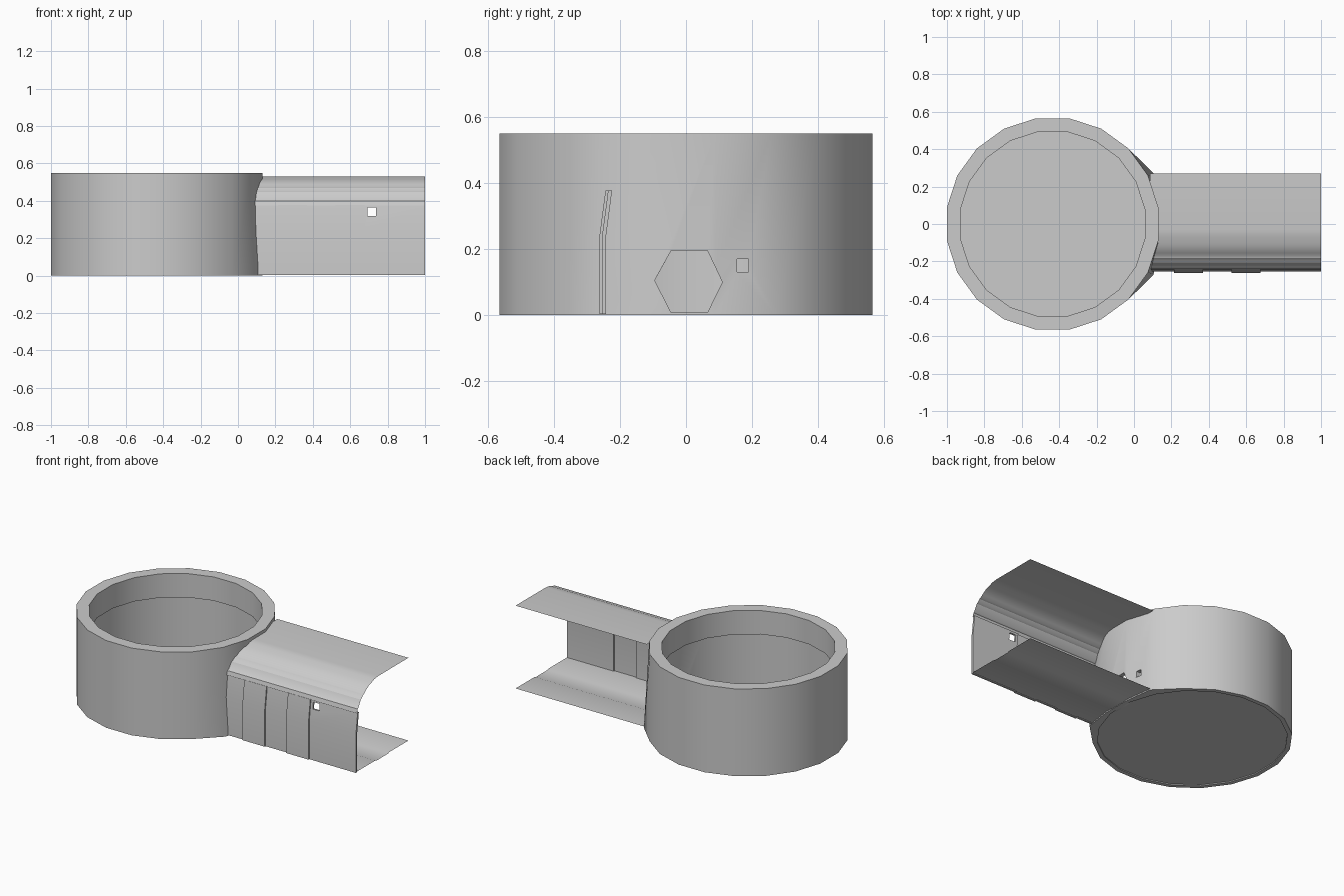
import bpy, bmesh, math

if "Cube" in bpy.data.objects:
    bpy.data.objects.remove(bpy.data.objects["Cube"])

CX, SIDES = -0.435, 20
END = 1.0


def make(name, verts, faces, smooth=True):
    mesh = bpy.data.meshes.new(name)
    bm = bmesh.new()
    vs = [bm.verts.new(v) for v in verts]
    for f in faces:
        bm.faces.new([vs[i] for i in f])
    bmesh.ops.recalc_face_normals(bm, faces=bm.faces)
    bm.to_mesh(mesh)
    bm.free()
    ob = bpy.data.objects.new(name, mesh)
    bpy.context.collection.objects.link(ob)
    if smooth:
        soften(ob)
    return ob


def select(ob):
    bpy.ops.object.select_all(action='DESELECT')
    ob.select_set(True)
    bpy.context.view_layer.objects.active = ob


def soften(ob):
    select(ob)
    bpy.ops.object.shade_smooth_by_angle(angle=math.radians(30))


def extrude_x(name, profile, x0, x1, closed=True, smooth=True):
    # profile of (y, z) points swept along x; closed profiles get end caps
    n = len(profile)
    verts = [(x, y, z) for x in (x0, x1) for y, z in profile]
    count = n if closed else n - 1
    faces = [(i, (i + 1) % n, n + (i + 1) % n, n + i) for i in range(count)]
    if closed:
        faces += [tuple(range(n)), tuple(range(n, 2 * n))]
    return make(name, verts, faces, smooth)


def cut(ob, cutter):
    mod = ob.modifiers.new("cut", 'BOOLEAN')
    mod.operation, mod.solver, mod.object = 'DIFFERENCE', 'EXACT', cutter
    select(ob)
    bpy.ops.object.modifier_apply(modifier=mod.name)
    bpy.data.objects.remove(cutter)


def rect(y0, y1, z0, z1):
    return [(y0, z0), (y1, z0), (y1, z1), (y0, z1)]


# round room wall with a thick upper lip; foot flares out to meet the corridor
ring = [(0.572, 0), (0.572, 0.55), (0.499, 0.55), (0.499, 0.40), (0.545, 0.40), (0.545, 0)]
verts, faces, m = [], [], len(ring)
for k in range(SIDES):
    a = math.radians(9 + 18 * k)
    for j, (r, z) in enumerate(ring):
        x, y = CX + r * math.cos(a), r * math.sin(a)
        if j == 0 and k in (1, SIDES - 2):
            x, y = 0.105, math.copysign(0.27, y)
        verts.append((x, y, z))
        n = (k + 1) % SIDES
        faces.append((k * m + j, n * m + j, n * m + (j + 1) % m, k * m + (j + 1) % m))
room = make("room_wall", verts, faces, False)

# hexagonal doorway and small wall port
hexagon = [(-0.095, 0.105), (-0.045, 0.008), (0.065, 0.008),
           (0.11, 0.10), (0.065, 0.195), (-0.045, 0.195)]
cut(room, extrude_x("door_cutter", hexagon, -0.1, 0.3, smooth=False))
cut(room, extrude_x("port_cutter", rect(0.155, 0.19, 0.13, 0.17), -0.1, 0.3, smooth=False))
soften(room)

# room floor
disc = [(CX + 0.548 * math.cos(math.radians(9 + 18 * k)),
         0.548 * math.sin(math.radians(9 + 18 * k)), 0.006) for k in range(SIDES)]
make("room_floor", disc, [tuple(range(SIDES))], False)

# corridor floor with a shallow central channel
extrude_x("corridor_floor", [(-0.25, 0.008), (-0.06, 0.008), (-0.045, 0.003),
                             (0.065, 0.003), (0.08, 0.008), (0.27, 0.008)],
          0.09, END, closed=False)

# corridor roof: stepped curved shoulder running into a flat sheet
roof = [(-0.243, 0.375), (-0.236, 0.40), (-0.228, 0.405), (-0.205, 0.447), (-0.196, 0.452),
        (-0.182, 0.468), (-0.17, 0.472), (-0.155, 0.486), (-0.12, 0.508), (-0.10, 0.513),
        (-0.07, 0.525), (-0.03, 0.53), (0.27, 0.53)]
extrude_x("corridor_roof", roof, 0.085, END, closed=False)

# side wall panels, every other one standing slightly proud
edges = [0.08, 0.215, 0.37, 0.52, 0.675, END]
for i, (x0, x1) in enumerate(zip(edges, edges[1:])):
    o = -0.262 if i % 2 else -0.254
    outer = [(o, 0.004), (o, 0.24), (o + 0.018, 0.377)]
    inner = [(y + 0.012, z) for y, z in reversed(outer)]
    panel = extrude_x("wall_panel_%d" % (i + 1), outer + inner, x0, x1, smooth=False)
    if i == 4:
        # square window
        cut(panel, extrude_x("window_cutter", rect(-0.4, -0.1, 0.32, 0.363),
                             0.692, 0.737, smooth=False))
    soften(panel)
